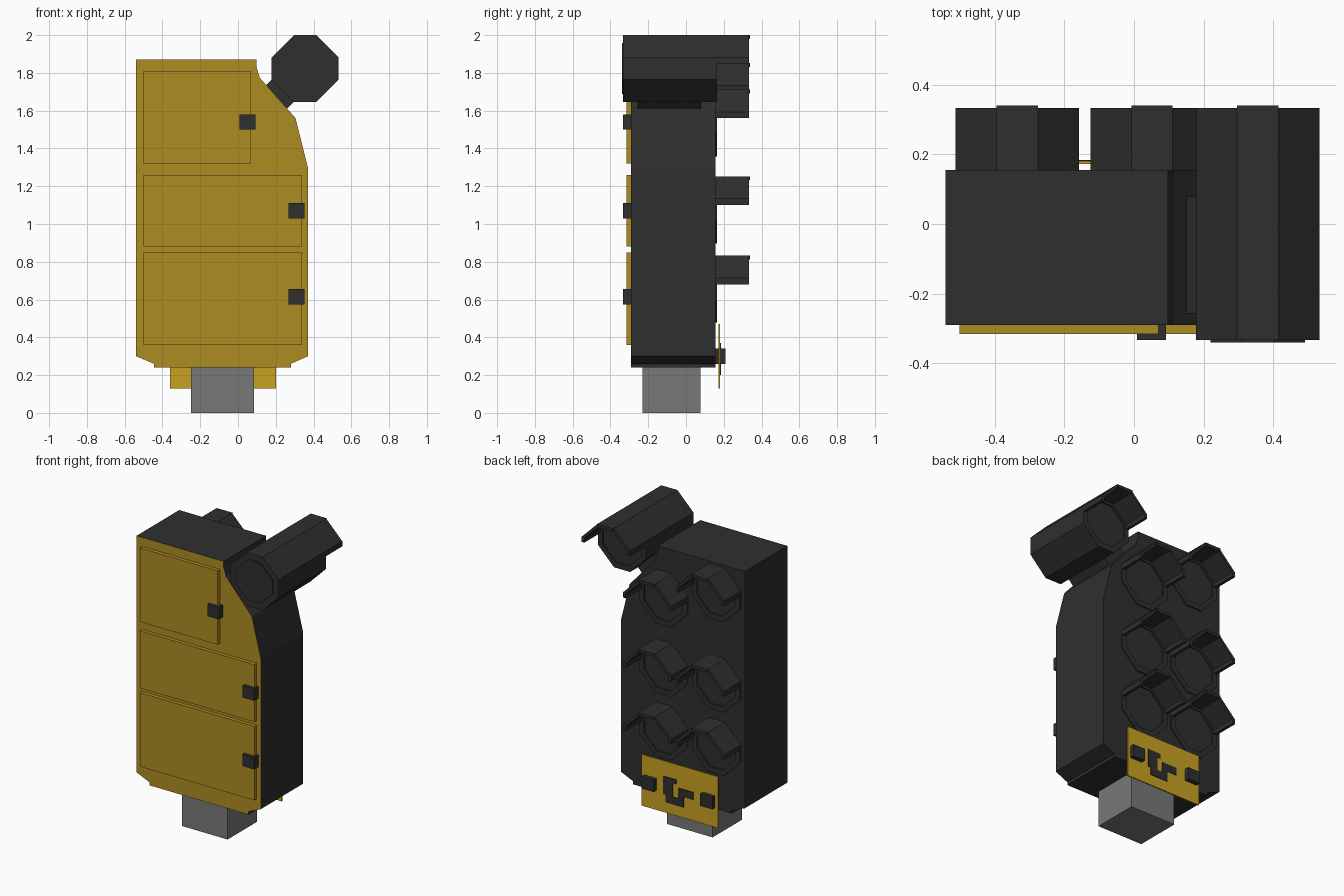
import bpy, bmesh

if "Cube" in bpy.data.objects:
    bpy.data.objects.remove(bpy.data.objects["Cube"])


def make_mat(name, rgb):
    m = bpy.data.materials.new(name)
    m.diffuse_color = (*rgb, 1)
    m.use_nodes = True
    m.node_tree.nodes["Principled BSDF"].inputs["Base Color"].default_value = m.diffuse_color
    return m


BLACK = make_mat("housing black", (0.028, 0.028, 0.028))
YELLOW = make_mat("door yellow", (0.42, 0.265, 0.016))
BRIGHT = make_mat("plate yellow", (0.58, 0.36, 0.016))
GREY = make_mat("post grey", (0.19, 0.19, 0.19))


def finish(name, bm, *mats):
    bmesh.ops.recalc_face_normals(bm, faces=bm.faces[:])
    me = bpy.data.meshes.new(name)
    bm.to_mesh(me)
    bm.free()
    ob = bpy.data.objects.new(name, me)
    bpy.context.collection.objects.link(ob)
    for m in mats:
        me.materials.append(m)
    return ob


def add_prism(bm, pts, y0, y1):
    """Extrude an x-z outline along y."""
    a = [bm.verts.new((x, y0, z)) for x, z in pts]
    b = [bm.verts.new((x, y1, z)) for x, z in pts]
    bm.faces.new(a)
    bm.faces.new(b[::-1])
    for i in range(len(pts)):
        j = (i + 1) % len(pts)
        bm.faces.new((a[i], b[i], b[j], a[j]))


def prism(name, pts, y0, y1, mat):
    bm = bmesh.new()
    add_prism(bm, pts, y0, y1)
    return finish(name, bm, mat)


def rect(x0, x1, z0, z1):
    return [(x0, z0), (x1, z0), (x1, z1), (x0, z1)]


def octagon(cx, cz, r):
    c = r / 3
    pts = [(-c, r), (c, r), (r, c), (r, -c), (c, -r), (-c, -r), (-r, -c), (-r, c)]
    return [(cx + x, cz + z) for x, z in pts]


R = 0.177


def lamp(name, cx, cz):
    # rim: eight short segments around the lens
    bm = bmesh.new()
    o, i = octagon(cx, cz, R), octagon(cx, cz, R * 0.8)
    for k in range(8):
        j = (k + 1) % 8
        add_prism(bm, [o[k], o[j], i[j], i[k]], 0.15, 0.163)
    finish(name + "_rim", bm, BLACK)
    # hood: five panels over the upper half, the top one slightly longer
    bm = bmesh.new()
    o, i = octagon(cx, cz, R), octagon(cx, cz, R - 0.02)
    low = cz + 0.025
    outer = [(o[7][0], low), o[7], o[0], o[1], o[2], (o[2][0], low)]
    inner = [(i[7][0], low), i[7], i[0], i[1], i[2], (i[2][0], low)]
    for k in range(5):
        add_prism(bm, [outer[k], outer[k + 1], inner[k + 1], inner[k]],
                  0.15, 0.34 if k == 2 else 0.333)
    finish(name + "_hood", bm, BLACK)


# housing: black shell with a yellow front face
housing = prism("housing", [
    (-0.54, 0.30), (-0.54, 1.87), (0.098, 1.87), (0.098, 1.83), (0.115, 1.775),
    (0.305, 1.56), (0.37, 1.30), (0.37, 0.30), (0.28, 0.26), (0.28, 0.24),
    (-0.445, 0.24), (-0.445, 0.26)], -0.29, 0.155, BLACK)
housing.data.materials.append(YELLOW)
for f in housing.data.polygons:
    if f.normal.y < -0.9:
        f.material_index = 1

# post
prism("post", rect(-0.25, 0.085, 0, 0.24), -0.23, 0.078, GREY)

# front doors and their latches
doors = [(0.07, 1.32, 1.81, 0.05, 1.54), (0.34, 0.88, 1.26, 0.31, 1.07),
         (0.34, 0.36, 0.85, 0.31, 0.615)]
for n, (x1, z0, z1, lx, lz) in enumerate(doors, 1):
    prism(f"door_{n}", rect(-0.5, x1, z0, z1), -0.315, -0.285, YELLOW)
    prism(f"latch_{n}", rect(lx - 0.042, lx + 0.042, lz - 0.04, lz + 0.04),
          -0.333, -0.285, BLACK)

# two columns of lamps on the back
for side, cx, heights in (("left", -0.335, (1.675, 1.075, 0.655)),
                          ("right", 0.052, (1.535, 1.075, 0.655))):
    for n, cz in enumerate(heights, 1):
        lamp(f"lamp_{side}_{n}", cx, cz)

# side lamp: long barrel, front cap, rim and hood, joined by a bracket
SX, SZ = 0.355, 1.823
prism("barrel", octagon(SX, SZ, R), -0.333, 0.155, BLACK)
prism("barrel_cap", octagon(SX, SZ, 0.135), -0.34, -0.33, BLACK)
lamp("side_lamp", SX, SZ)
prism("bracket", [(0.15, 1.735), (0.2, 1.785), (0.31, 1.66), (0.26, 1.61)],
      -0.257, 0.08, BLACK)

# back plate with two mounting blocks and a bent marking
prism("back_plate", rect(-0.36, 0.2, 0.13, 0.47), 0.172, 0.18, BRIGHT)
for n, cx in enumerate((-0.295, 0.135), 1):
    prism(f"mount_block_{n}", rect(cx - 0.045, cx + 0.045, 0.26, 0.34),
          0.15, 0.21, BLACK)
bm = bmesh.new()
for r in ((-0.03, 0.04, 0.25, 0.37), (-0.055, -0.03, 0.34, 0.37),
          (-0.11, 0.02, 0.2, 0.25), (-0.11, -0.07, 0.25, 0.32),
          (-0.18, -0.11, 0.27, 0.32)):
    add_prism(bm, rect(*r), 0.179, 0.184)
finish("plate_marking", bm, BLACK)
